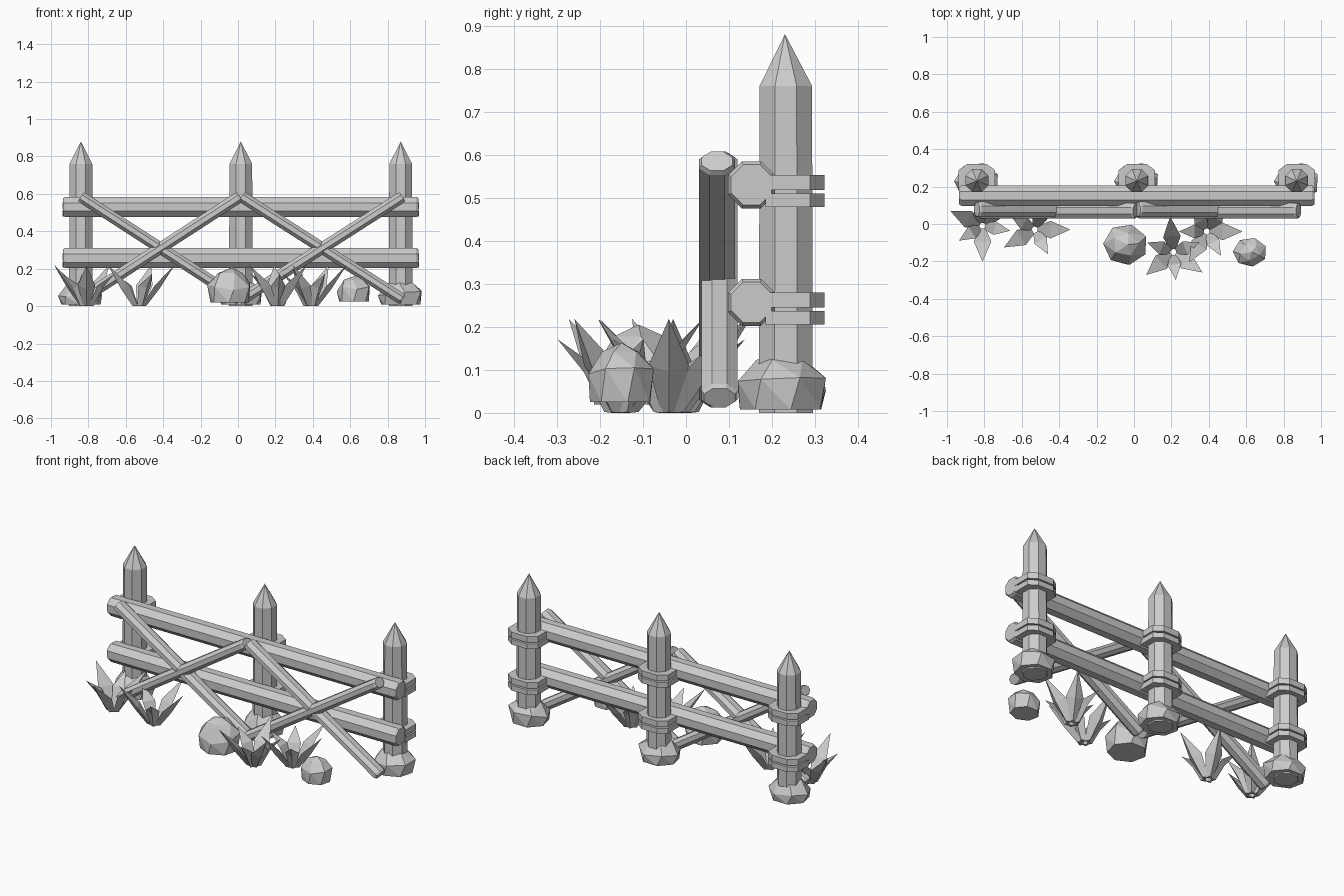
import bpy
import bmesh
import random
from math import cos, sin, pi, radians
from mathutils import Vector, Matrix

cube = bpy.data.objects.get("Cube")
if cube:
    bpy.data.objects.remove(cube, do_unlink=True)

grey = bpy.data.materials.new("light grey")
grey.use_nodes = True
grey.diffuse_color = (0.6, 0.6, 0.6, 1)
grey.node_tree.nodes["Principled BSDF"].inputs["Base Color"].default_value = (0.6, 0.6, 0.6, 1)
random.seed(4)


def finish(name, bm):
    bmesh.ops.recalc_face_normals(bm, faces=bm.faces)
    mesh = bpy.data.meshes.new(name)
    bm.to_mesh(mesh)
    bm.free()
    mesh.materials.append(grey)
    obj = bpy.data.objects.new(name, mesh)
    bpy.context.collection.objects.link(obj)
    return obj


def hull(name, points):
    """Flat-faced solid wrapped around the points."""
    bm = bmesh.new()
    for p in points:
        bm.verts.new(p)
    res = bmesh.ops.convex_hull(bm, input=bm.verts)
    loose = {g for g in res["geom_interior"] + res["geom_unused"]
             if isinstance(g, bmesh.types.BMVert)}
    bmesh.ops.delete(bm, geom=list(loose), context='VERTS')
    bmesh.ops.dissolve_limit(bm, angle_limit=0.02, verts=bm.verts, edges=bm.edges)
    return finish(name, bm)


def ring(x, y, z, rx, ry, n, turn=0.0):
    return [(x + rx * cos(2 * pi * i / n + turn), y + ry * sin(2 * pi * i / n + turn), z)
            for i in range(n)]


def beam(name, a, b, ry, rz, sides=8):
    """Faceted log between two points, slightly bevelled at its ends."""
    a, b = Vector(a), Vector(b)
    along = (b - a).normalized()
    side = Vector((0, 1, 0))
    up = along.cross(side)
    pts = []
    for inset, s in ((0, 0.86), (0.012, 1)):
        for end in (a + along * inset, b - along * inset):
            for i in range(sides):
                t = 2 * pi * (i + 0.5) / sides
                pts.append(end + side * ry * s * cos(t) + up * rz * s * sin(t))
    return hull(name, pts)


def rock(name, x, y, z, rx, ry, h, sides=7):
    """Squat boulder: wide foot, uneven shoulder, small crown."""
    pts = ring(x, y, z, rx * 0.88, ry * 0.94, sides, 0.2)
    for px, py, pz in ring(x, y, z + h * 0.45, rx, ry, sides, 0.4):
        pts.append((px, py, pz + random.uniform(-0.15, 0.15) * h))
    pts += ring(x, y, z + h * 0.85, rx * 0.58, ry * 0.58, 5, random.random())
    pts.append((x + 0.1 * rx, y, z + h))
    return hull(name, pts)


def band(name, x, z0, z1):
    """Strap around the back of a post, closing on the rail."""
    half = [(0.098, 0.185), (0.098, 0.288), (0.05, 0.322)]
    outline = half + [(-px, py) for px, py in reversed(half)]
    return hull(name, [(x + px, py, z) for z in (z0, z1) for px, py in outline])


def plant(name, x, y, angles):
    """Rosette of folded, pointed leaves."""
    bm = bmesh.new()
    for i, a in enumerate(angles):
        size = 1 + 0.12 * (-1) ** i
        w, reach, top = 0.042 * size, 0.17 * size, 0.195 * size
        shape = [(0.015, -0.018, 0), (0.015, 0.018, 0),
                 (0.075 * size, -w, 0.11), (0.075 * size, w, 0.11),
                 (0.1 * size, 0, 0.095), (reach, 0, top), (0.04, 0, 0.002)]
        m = Matrix.Translation((x, y, 0)) @ Matrix.Rotation(radians(a), 4, 'Z')
        bl, br, ml, mr, ridge, tip, heel = [bm.verts.new(m @ Vector(p)) for p in shape]
        for f in ((bl, br, mr, ml), (ml, mr, tip), (bl, ml, ridge, heel),
                  (br, heel, ridge, mr), (ml, tip, ridge), (mr, ridge, tip), (bl, heel, br)):
            bm.faces.new(f)
    return finish(name, bm)


# Posts with pointed tops, foot stones and paired straps
rails = {"lower": 0.257, "upper": 0.53}
for tag, x in (("right", -0.84), ("middle", 0.015), ("left", 0.87)):
    hull(tag + "_post", ring(x, 0.232, 0.0, 0.068, 0.068, 8, pi / 8)
         + ring(x, 0.232, 0.76, 0.066, 0.066, 8, pi / 8) + [(x, 0.23, 0.88)])
    rock(tag + "_foot_stone", x, 0.224, 0.008, 0.122, 0.105, 0.135)
    for level, z in rails.items():
        band(f"{tag}_{level}_strap_top", x, z - 0.012, z + 0.023)
        band(f"{tag}_{level}_strap_bottom", x, z - 0.051, z - 0.02)

# Horizontal rails
for level, z in rails.items():
    beam(level + "_rail", (-0.935, 0.152, z), (0.965, 0.152, z), 0.059, 0.059)

# Crossed braces in each bay
for tag, x0, x1 in (("right", -0.84, 0.01), ("left", 0.02, 0.88)):
    beam(tag + "_falling_brace", (x0, 0.078, 0.585), (x1, 0.078, 0.035), 0.045, 0.033)
    beam(tag + "_rising_brace", (x0, 0.072, 0.035), (x1, 0.072, 0.585), 0.045, 0.033)

# Loose boulders
rock("large_boulder", -0.045, -0.11, 0.02, 0.12, 0.11, 0.185)
rock("small_boulder", 0.62, -0.15, 0.025, 0.092, 0.078, 0.138)

# Leafy plants at the foot of the fence
plant("right_plant", -0.81, -0.01, (155, 212, 270, 350, 50, 100))
plant("inner_right_plant", -0.53, -0.03, (210, 298, 0, 150, 70))
plant("front_plant", 0.21, -0.15, (220, 275, 325, 20, 95, 160))
plant("inner_left_plant", 0.39, -0.04, (0, 300, 240, 180, 60, 120))
